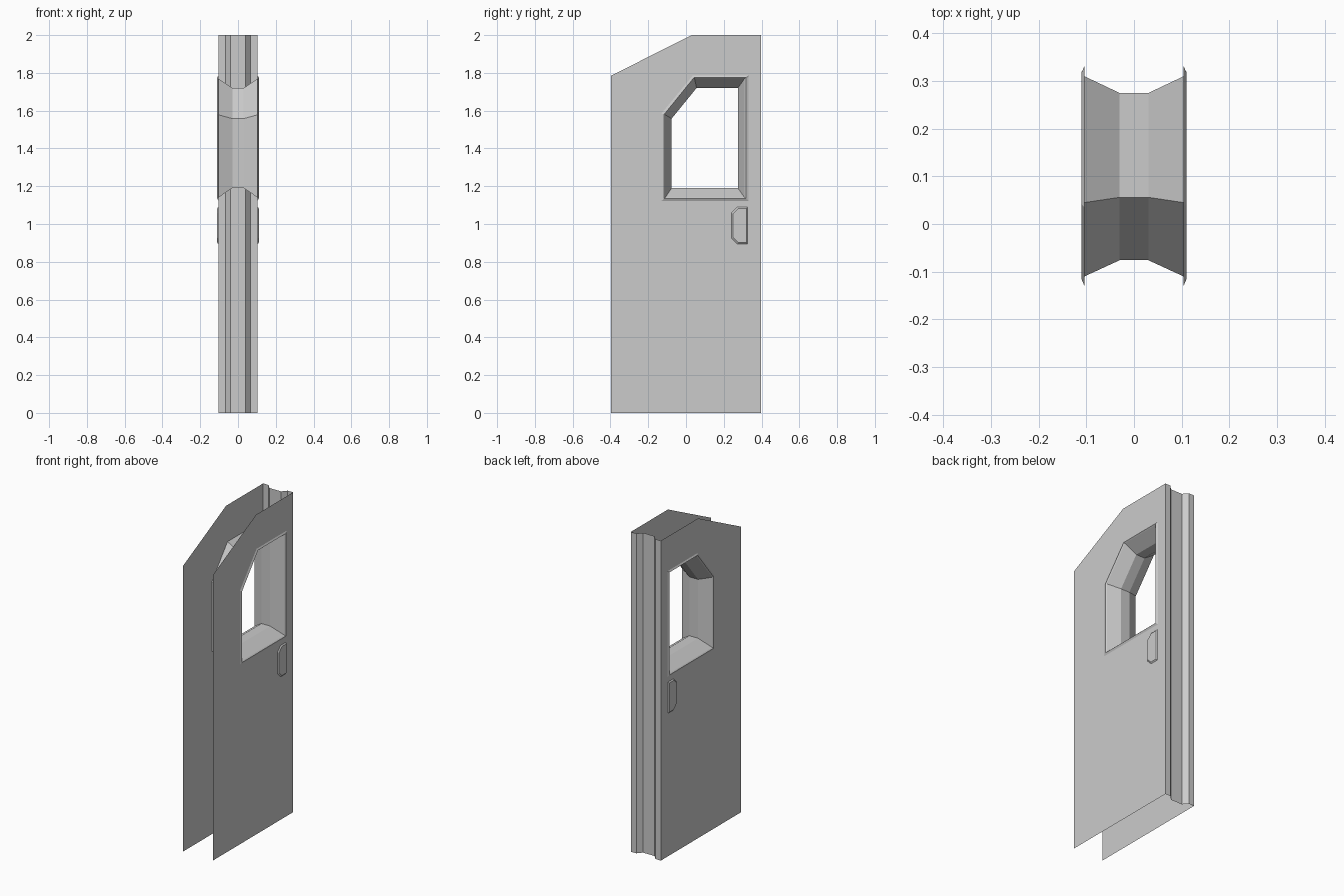
import bpy, bmesh

if "Cube" in bpy.data.objects:
    bpy.data.objects.remove(bpy.data.objects["Cube"])


def loft(name, rings, closed=True, cap=False, mirror=True):
    """Skin a list of equal-length point rings with quads."""
    bm = bmesh.new()
    rows = [[bm.verts.new(p) for p in ring] for ring in rings]
    n = len(rows[0])
    for a, b in zip(rows, rows[1:]):
        for i in range(n if closed else n - 1):
            j = (i + 1) % n
            bm.faces.new((a[i], a[j], b[j], b[i]))
    if cap:
        bm.faces.new(rows[-1])
    mesh = bpy.data.meshes.new(name)
    bm.to_mesh(mesh)
    bm.free()
    ob = bpy.data.objects.new(name, mesh)
    bpy.context.collection.objects.link(ob)
    if mirror:
        ob.modifiers.new("mirror", 'MIRROR').use_mirror_merge = False
    return ob


def outline(x, y0, y1, z0, z1, yc, zc):
    """Rectangle in the yz plane with its upper front corner cut off."""
    return [(x, y0, z0), (x, y1, z0), (x, y1, z1), (x, yc, z1), (x, y0, zc)]


def handle_outline(x, y0, y1, z0, z1, c):
    return [(x, y0 + c, z0), (x, y1, z0), (x, y1, z1),
            (x, y0 + c, z1), (x, y0, z1 - c), (x, y0, z0 + c)]


X = 0.104   # half thickness of the door
XT = 0.11   # raised trim

# Side panels with window opening
hole = (-0.11, 0.31, 1.14, 1.77, 0.045, 1.578)
loft("side_panel", [outline(X, -0.397, 0.397, 0, 2, 0.03, 1.785), outline(X, *hole)])

# Raised window trim on both panels
loft("window_trim", [
    outline(X, -0.13, 0.332, 1.122, 1.785, 0.035, 1.585),
    outline(XT, -0.116, 0.318, 1.134, 1.775, 0.042, 1.58),
    outline(X, *hole)])

# Window tunnel narrowing towards the middle
throat = (-0.076, 0.275, 1.19, 1.72, 0.056, 1.558)
loft("window_tunnel", [outline(X, *hole), outline(0.03, *throat),
                       outline(-0.03, *throat), outline(-X, *hole)], mirror=False)

# Handle plates
loft("handle_plate", [handle_outline(X, 0.242, 0.326, 0.894, 1.09, 0.03),
                      handle_outline(XT, 0.249, 0.32, 0.901, 1.083, 0.028)], cap=True)

# Grooved back edge
profile = [(X, 0.397), (0.066, 0.397), (0.04, 0.367),
           (-0.04, 0.367), (-0.066, 0.397), (-X, 0.397)]
loft("back_edge", [[(x, y, z) for x, y in profile] for z in (0, 2)],
     closed=False, mirror=False)
